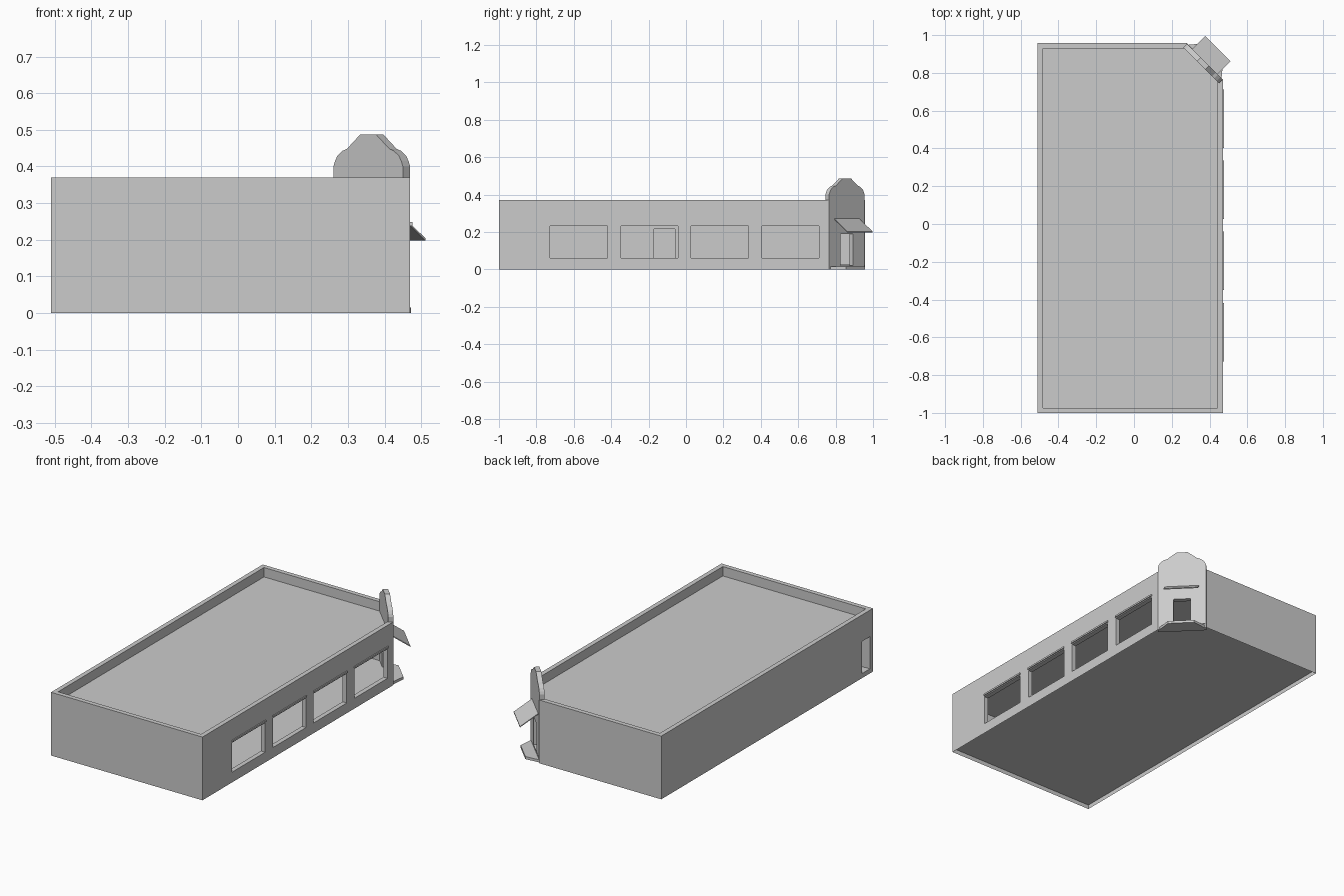
import bpy, bmesh
from math import sqrt
from mathutils import Vector

if "Cube" in bpy.data.objects:
    bpy.data.objects.remove(bpy.data.objects["Cube"])

X0, X1, Y0, Y1 = -0.51, 0.47, -1.0, 0.957
T, TOP, FLOOR, ROOF = 0.027, 0.37, 0.025, 0.315


def prism(name, pts, vec=None):
    """Flat polygon, extruded along vec when given."""
    bm = bmesh.new()
    face = bm.faces.new([bm.verts.new(p) for p in pts])
    if vec:
        ext = bmesh.ops.extrude_face_region(bm, geom=[face], use_keep_orig=True)
        verts = [g for g in ext["geom"] if isinstance(g, bmesh.types.BMVert)]
        bmesh.ops.translate(bm, verts=verts, vec=vec)
        bmesh.ops.recalc_face_normals(bm, faces=bm.faces)
    elif face.normal.z < 0:
        face.normal_flip()
    me = bpy.data.meshes.new(name)
    bm.to_mesh(me)
    bm.free()
    ob = bpy.data.objects.new(name, me)
    bpy.context.collection.objects.link(ob)
    return ob


def box(name, a, b):
    pts = [(a[0], a[1], a[2]), (b[0], a[1], a[2]), (b[0], b[1], a[2]), (a[0], b[1], a[2])]
    return prism(name, pts, (0, 0, b[2] - a[2]))


def cut(ob, cutter):
    cutter.hide_render = True
    cutter.hide_viewport = True
    m = ob.modifiers.new("opening", "BOOLEAN")
    m.operation, m.solver, m.object = "DIFFERENCE", "EXACT", cutter


# Corner frame: u along the diagonal facade, d outward from it
def corner(u, d, z):
    s = 1 / sqrt(2)
    return Vector((0.375 + (d - u) * s, 0.86 + (d + u) * s, z))


# Outer walls as a C-shaped ring, open at the cut-off corner
outer = [(0.28, Y1), (X0, Y1), (X0, Y0), (X1, Y0), (X1, 0.765)]
inner = [(X1 - T, 0.752), (X1 - T, Y0 + T), (X0 + T, Y0 + T), (X0 + T, Y1 - T), (0.265, Y1 - T)]
walls = prism("outer_walls", [(x, y, FLOOR) for x, y in outer + inner], (0, 0, TOP - FLOOR))

# Thin skirt below the floor
for i, (a, b) in enumerate(zip(outer, outer[1:])):
    prism(f"base_skirt_{i}", [(*a, 0), (*b, 0), (*b, FLOOR), (*a, FLOOR)])

# Floor and sunken flat roof
prism("floor", [(x, y, FLOOR) for x, y in outer])
prism("roof", [(x, y, ROOF) for x, y in inner])

# Four shop windows with slim ledges above
for i, y in enumerate((-0.573, -0.195, 0.181, 0.558)):
    cut(walls, box(f"window_cutter_{i}", (X1 - 0.06, y - 0.153, 0.06), (X1 + 0.05, y + 0.153, 0.232)))
    box(f"window_ledge_{i}", (X1, y - 0.155, 0.238), (X1 + 0.006, y + 0.155, 0.248))

# Side doorway in the left wall
cut(walls, box("side_door_cutter", (X0 - 0.05, -0.972, FLOOR + 0.002), (X0 + 0.06, -0.90, 0.215)))

# Interior partition with a doorway
part = [(Y0 + T, FLOOR), (-0.17, FLOOR), (-0.17, 0.215), (-0.06, 0.215), (-0.06, FLOOR),
        (Y1 - T, FLOOR), (Y1 - T, ROOF), (Y0 + T, ROOF)]
prism("inner_partition", [(-0.02, y, z) for y, z in part], (0.02, 0, 0))

# Diagonal entrance facade with stepped curved gable
half = [(0.134, 0.0), (0.134, 0.40), (0.128, 0.415), (0.118, 0.43), (0.098, 0.443), (0.082, 0.448), (0.031, 0.487)]
outline = half + [(-u, z) for u, z in reversed(half)]
facade = prism("entrance_facade", [corner(u, 0, z) for u, z in outline], corner(0, -0.028, 0) - corner(0, 0, 0))
door = [corner(u, 0.05, z) for u, z in ((-0.047, 0.02), (0.047, 0.02), (0.047, 0.19), (-0.047, 0.19))]
cut(facade, prism("entrance_door_cutter", door, corner(0, -0.1, 0) - corner(0, 0.05, 0)))

# Sloping awning over the entrance
slope = [(-0.095, 0, 0.266), (0.095, 0, 0.266), (0.095, 0.098, 0.198), (-0.095, 0.098, 0.198)]
prism("awning", [corner(*p) for p in slope], (0, 0, 0.006))

# Trapezoid doorstep
step = [(-0.125, 0), (0.125, 0), (0.072, 0.065), (-0.072, 0.065)]
prism("doorstep", [corner(u, d, 0) for u, d in step], (0, 0, 0.015))
